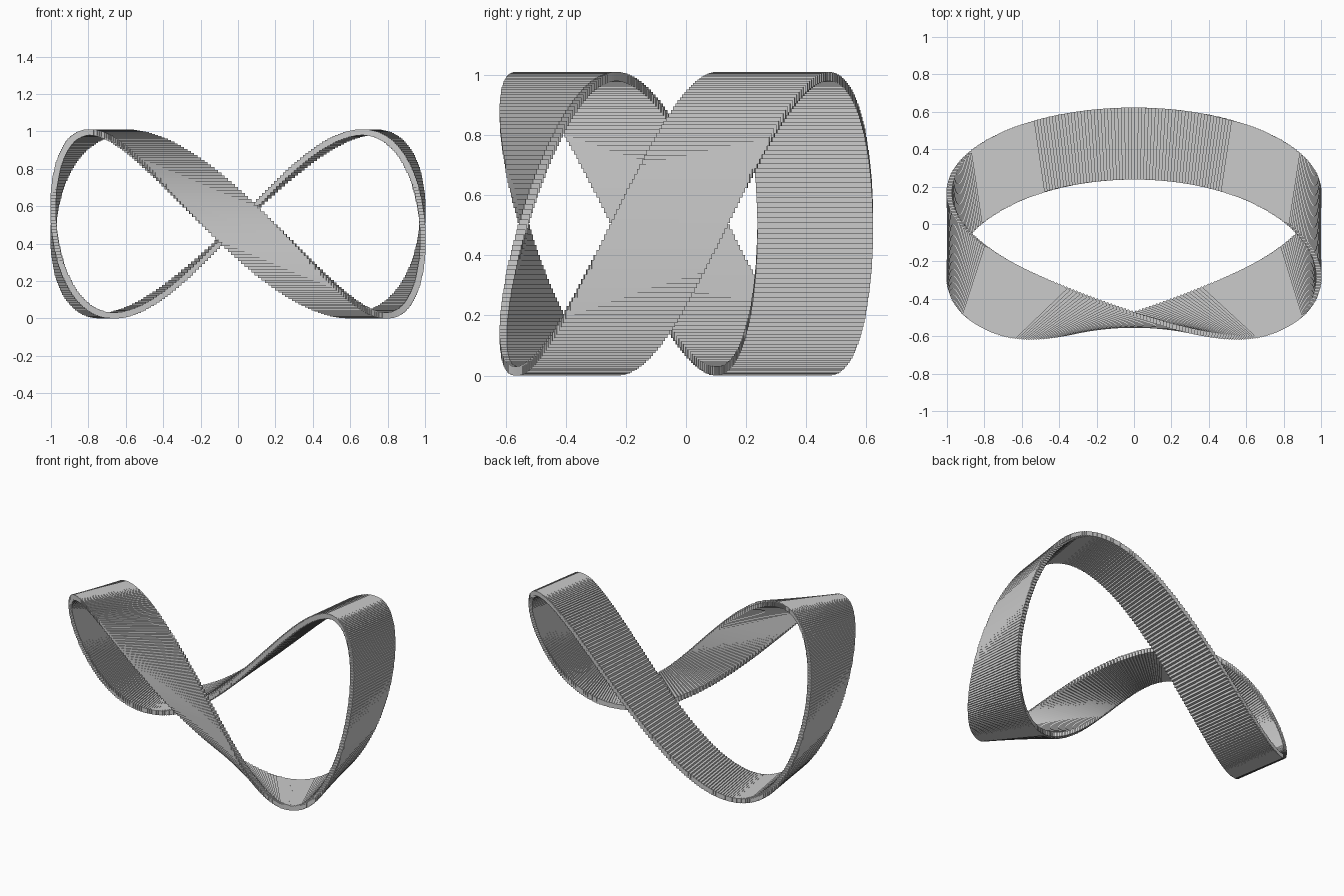
import bpy, bmesh
from math import sin, cos, pi, radians
from mathutils import Matrix

if "Cube" in bpy.data.objects:
    bpy.data.objects.remove(bpy.data.objects["Cube"])

SLATS = 360
LENGTH, THICK = 0.385, 0.03


def slat_angle(u):
    """Half-turn twist, held back at the rear and concentrated at the front (u = 0 at rear)."""
    return u / 2 + radians(-45 * sin(u) + 2.5 * sin(2 * u) - 2 * (sin(u) + sin(3 * u)))


# Twisted band: level slats stepped along a closed figure-eight path
bm = bmesh.new()
for i in range(SLATS):
    u = -pi + 2 * pi * i / SLATS
    t = u + pi / 2
    x, y, z = 0.985 * cos(t), 0.485 * sin(t) - 0.055, 0.505 + 0.49 * sin(2 * t)
    place = (Matrix.Translation((x, y, z))
             @ Matrix.Rotation(-slat_angle(u), 4, 'Z')
             @ Matrix.Diagonal((THICK, LENGTH, THICK, 1)))
    bmesh.ops.create_cube(bm, size=1, matrix=place)

mesh = bpy.data.meshes.new("twisted_band")
bm.to_mesh(mesh)
bm.free()
bpy.context.collection.objects.link(bpy.data.objects.new("twisted_band", mesh))
